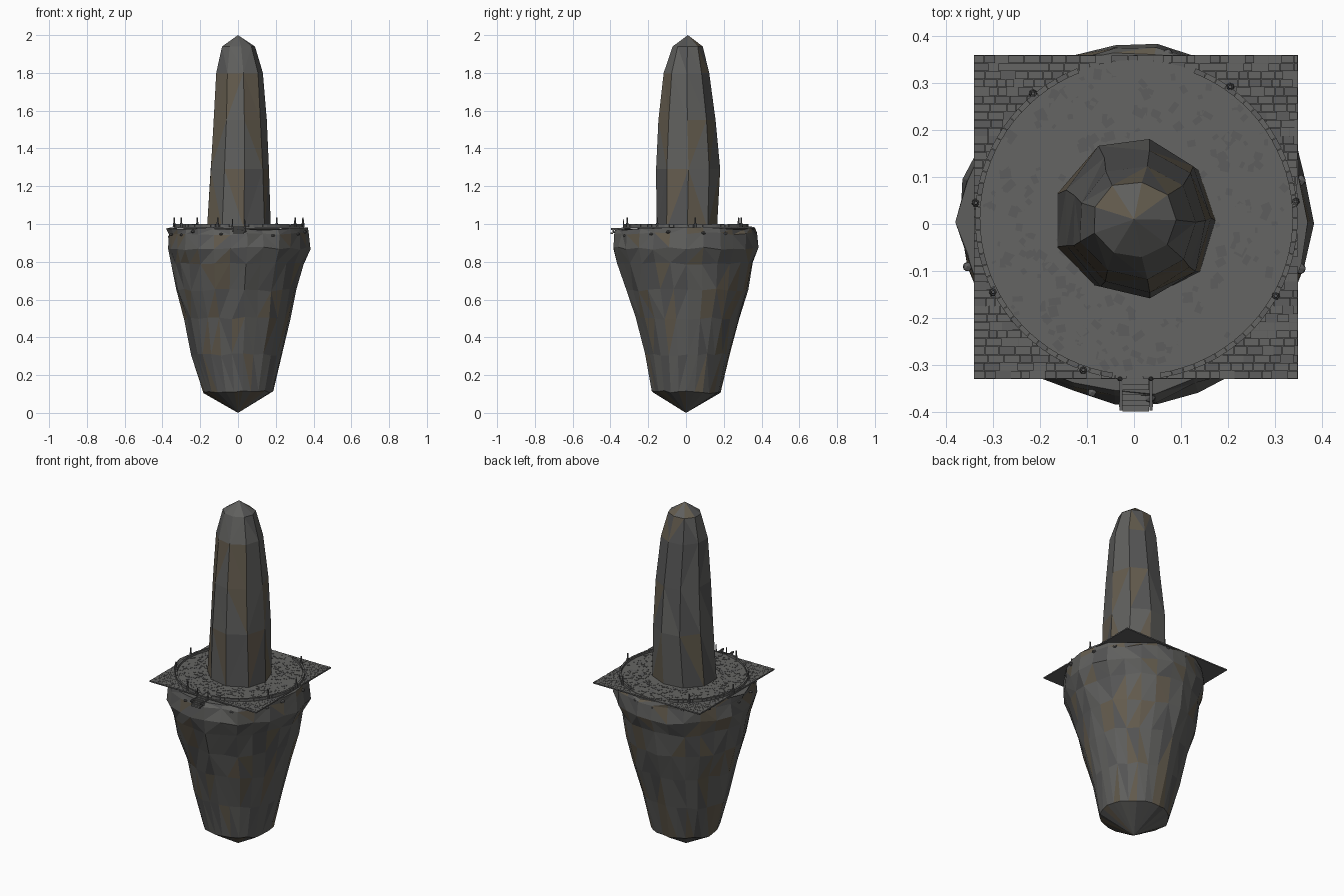
import bpy, bmesh, math, random
from mathutils import Matrix, Vector

if "Cube" in bpy.data.objects:
    bpy.data.objects.remove(bpy.data.objects["Cube"])

random.seed(7)


def mat(name, c):
    m = bpy.data.materials.new(name)
    m.diffuse_color = (*c, 1)
    m.use_nodes = True
    m.node_tree.nodes["Principled BSDF"].inputs["Base Color"].default_value = m.diffuse_color
    return m


ROCK = [mat("rock_grey", (0.115, 0.115, 0.11)), mat("rock_dark", (0.09, 0.09, 0.09)),
        mat("rock_brown", (0.125, 0.105, 0.075))]
STONE = [mat("paving", (0.13, 0.13, 0.125)), mat("paving_dark", (0.11, 0.11, 0.11))]


def finish(bm, name, mats):
    bmesh.ops.recalc_face_normals(bm, faces=bm.faces)
    me = bpy.data.meshes.new(name)
    bm.to_mesh(me)
    bm.free()
    for m in mats:
        me.materials.append(m)
    ob = bpy.data.objects.new(name, me)
    bpy.context.collection.objects.link(ob)
    return ob


def box(bm, center, size, turn=0.0, mi=0):
    m = Matrix.Translation(center) @ Matrix.Rotation(turn, 4, 'Z') @ Matrix.Diagonal((*size, 1))
    vs = bmesh.ops.create_cube(bm, size=1, matrix=m)['verts']
    for f in {f for v in vs for f in v.link_faces}:
        f.material_index = mi


def loft(name, rings, n, jitter, bottom=None, top=None, zjit=0.0):
    """Faceted rock through rings given as (z, xmin, xmax, ymin, ymax)."""
    bm = bmesh.new()
    loops = []
    wob = [random.uniform(1 - jitter, 1 + jitter * 0.4) for _ in range(n)]
    for z, x0, x1, y0, y1 in rings:
        cx, cy, rx, ry = (x0 + x1) / 2, (y0 + y1) / 2, (x1 - x0) / 2, (y1 - y0) / 2
        loop = []
        for i in range(n):
            a = math.tau * i / n
            k = wob[i] * random.uniform(1 - jitter, 1 + jitter * 0.5)
            loop.append(bm.verts.new((cx + rx * k * math.cos(a), cy + ry * k * math.sin(a),
                                      z + random.uniform(-zjit, zjit))))
        loops.append(loop)
    for a, b in zip(loops, loops[1:]):
        for i in range(n):
            j = (i + 1) % n
            if random.random() < 0.5:
                bm.faces.new((a[i], a[j], b[j]))
                bm.faces.new((a[i], b[j], b[i]))
            else:
                bm.faces.new((a[i], a[j], b[i]))
                bm.faces.new((a[j], b[j], b[i]))
    for loop, tip in ((loops[0], bottom), (loops[-1], top)):
        if tip:
            t = bm.verts.new(tip)
            for i in range(n):
                bm.faces.new((loop[i], loop[(i + 1) % n], t))
        else:
            bm.faces.new(loop)
    for f in bm.faces:
        f.material_index = random.choices((0, 1, 2), (6, 3, 2))[0]
    return finish(bm, name, ROCK)


# Floating rock below the platform
loft("rock_base", [
    (0.11, -0.187, 0.192, -0.18, 0.187),
    (0.31, -0.248, 0.242, -0.215, 0.235),
    (0.50, -0.285, 0.288, -0.265, 0.288),
    (0.65, -0.33, 0.318, -0.312, 0.332),
    (0.79, -0.352, 0.35, -0.36, 0.362),
    (0.87, -0.376, 0.385, -0.392, 0.394),
    (0.95, -0.372, 0.378, -0.378, 0.388),
    (0.975, -0.375, 0.375, -0.37, 0.378)], 26, 0.025, bottom=(0, 0, 0), zjit=0.008)

# Tall nine-sided spire
loft("rock_spire", [
    (0.975, -0.178, 0.18, -0.16, 0.175),
    (1.29, -0.155, 0.167, -0.162, 0.188),
    (1.55, -0.138, 0.155, -0.15, 0.165),
    (1.80, -0.125, 0.137, -0.12, 0.128),
    (1.94, -0.092, 0.094, -0.075, 0.092)], 9, 0.03, top=(0, 0.01, 2.0))

# Square slab paved with rows of bricks
CX, CY, R = 0.005, 0.012, 0.338
bm = bmesh.new()
box(bm, (0.004, 0.015, 0.979), (0.69, 0.69, 0.004), mi=1)
rows = 40
h = 0.69 / rows
for r in range(rows):
    y = -0.33 + h * (r + 0.5)
    x = -0.341
    while x < 0.345:
        w = min(random.uniform(0.018, 0.036), 0.349 - x)
        if math.hypot(x + w / 2 - CX, y - CY) > R - 0.02:
            box(bm, (x + w / 2, y, 0.982), (w - 0.001, h - 0.001, random.uniform(0.004, 0.006)),
                mi=random.random() < 0.3)
        x += w
finish(bm, "square_paving", STONE)

# Round courtyard floor with scattered cobbles
bm = bmesh.new()
bmesh.ops.create_cone(bm, cap_ends=True, segments=64, radius1=R, radius2=R, depth=0.006,
                      matrix=Matrix.Translation((CX, CY, 0.983)))
for _ in range(500):
    a, d = random.uniform(0, math.tau), R * math.sqrt(random.uniform(0.25, 0.93))
    s = random.uniform(0.008, 0.026)
    box(bm, (CX + d * math.cos(a), CY + d * math.sin(a), 0.986),
        (s, s * random.uniform(0.5, 1), random.uniform(0.0015, 0.004)), random.uniform(0, 3),
        random.random() < 0.4)
finish(bm, "round_floor", STONE)

# Low ring wall of blocks, open at front and back
bm = bmesh.new()
n = 84
for i in range(n):
    deg = 360 * (i + 0.5) / n
    if abs(deg - 90) < 23 or abs(deg - 270) < 7:
        continue
    a = math.radians(deg)
    box(bm, (CX + R * math.cos(a), CY + R * math.sin(a), 0.990),
        (0.011, math.tau * R / n - 0.001, random.uniform(0.016, 0.021)), a, i % 3 == 0)
finish(bm, "ring_wall", STONE)

# Posts along the wall and beside the stairs
bm = bmesh.new()
posts = [(-0.215, 0.278), (0.205, 0.292), (-0.337, 0.045), (0.344, 0.048), (-0.3, -0.145),
         (0.302, -0.153), (-0.108, -0.311), (-0.03, -0.33), (0.036, -0.33)]
for k, (x, y) in enumerate(posts):
    small = k > 6
    for z, r, d in ((0.995, 0.009, 0.022), (1.018, 0.005, 0.035)):
        if small:
            r, d, z = r * 0.6, d * 0.8, z - 0.006
        bmesh.ops.create_cone(bm, cap_ends=True, segments=7, radius1=r, radius2=r * 0.75, depth=d,
                              matrix=Matrix.Translation((x, y, z)))
finish(bm, "wall_posts", [STONE[1]])

# Front stairs with side rails
bm = bmesh.new()
for s in range(6):
    box(bm, (0.004, -0.336 - 0.0115 * s, 0.976 - 0.005 * s), (0.056, 0.0115, 0.009))
for x in (-0.028, 0.036):
    box(bm, (x, -0.36, 0.973), (0.006, 0.075, 0.010), mi=1)
    box(bm, (x, -0.385, 0.968), (0.008, 0.010, 0.022), mi=1)
finish(bm, "front_stairs", STONE)

# Small stones stuck to the rim of the rock
bm = bmesh.new()
for i in range(16):
    a = math.tau * (i + random.uniform(0.2, 0.8)) / 16
    v = Vector((0.366 * math.cos(a), 0.37 * math.sin(a), random.uniform(0.93, 0.965)))
    bmesh.ops.create_icosphere(bm, subdivisions=1, radius=random.uniform(0.007, 0.012),
                               matrix=Matrix.Translation(v) @ Matrix.Diagonal((1.2, 1.2, 0.8, 1)))
finish(bm, "rim_stones", [STONE[1]])
